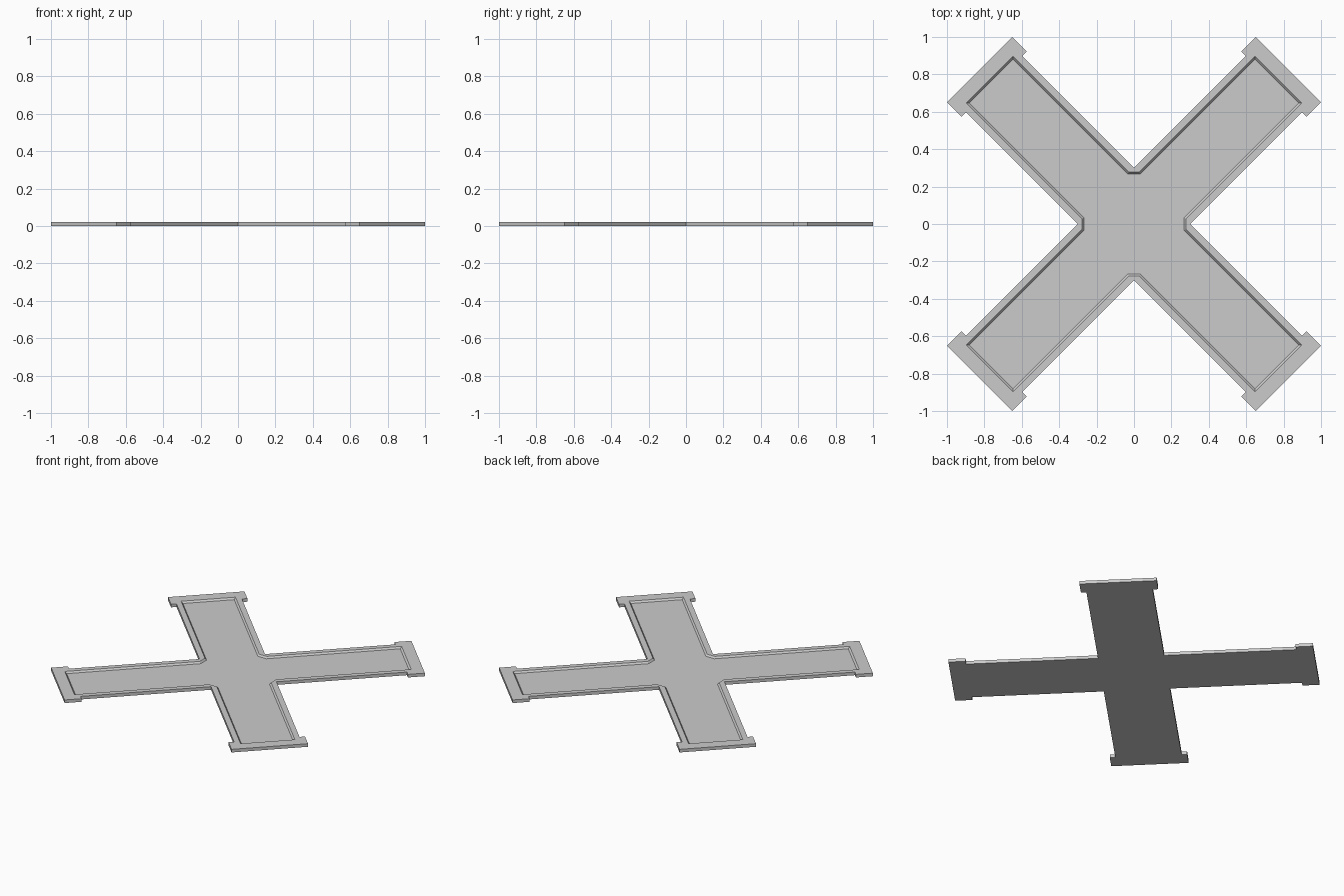
import bpy, bmesh
from math import radians
from mathutils import Matrix, Vector

if "Cube" in bpy.data.objects:
    bpy.data.objects.remove(bpy.data.objects["Cube"])

HEIGHT, FLOOR = 0.022, 0.010


def ring(bm, arm, z):
    """Repeat one arm's (along, across) profile four times on the diagonals."""
    verts = []
    for k in range(4):
        rot = Matrix.Rotation(radians(45 + 90 * k), 3, 'Z')
        verts += [bm.verts.new(rot @ Vector((u, v, z))) for u, v in arm]
    return verts


def edges(bm, loop):
    return [bm.edges.get((a, b)) or bm.edges.new((a, b))
            for a, b in zip(loop, loop[1:] + loop[:1])]


def wall(bm, low, high):
    n = len(low)
    for i in range(n):
        j = (i + 1) % n
        bm.faces.new((low[i], low[j], high[j], high[i]))


def recess(length, half, corner):
    return [(corner, -half), (length, -half), (length, half), (corner, half)]


# One arm of the outline, with the wider end cap
A, CAP, END, START = 0.212, 0.2475, 1.1667, 1.057
outline = [(START, -A), (START, -CAP), (END, -CAP), (END, CAP),
           (START, CAP), (START, A), (A, A)]

bm = bmesh.new()
# Outer body
bottom = ring(bm, outline, 0)
top = ring(bm, outline, HEIGHT)
bm.faces.new(bottom[::-1])
wall(bm, bottom, top)

# Shallow tray with sloped walls and clipped inner corners
lip = ring(bm, recess(1.091, 0.176, 0.217), HEIGHT)
floor = ring(bm, recess(1.080, 0.166, 0.213), FLOOR)
bm.faces.new(floor)
wall(bm, floor, lip)

# Flat rim between outline and tray
bmesh.ops.triangle_fill(bm, use_beauty=True, use_dissolve=False,
                        edges=edges(bm, top) + edges(bm, lip), normal=(0, 0, 1))
bmesh.ops.recalc_face_normals(bm, faces=bm.faces)

mesh = bpy.data.meshes.new("cross_tray")
bm.to_mesh(mesh)
bm.free()
bpy.context.collection.objects.link(bpy.data.objects.new("cross_tray", mesh))
